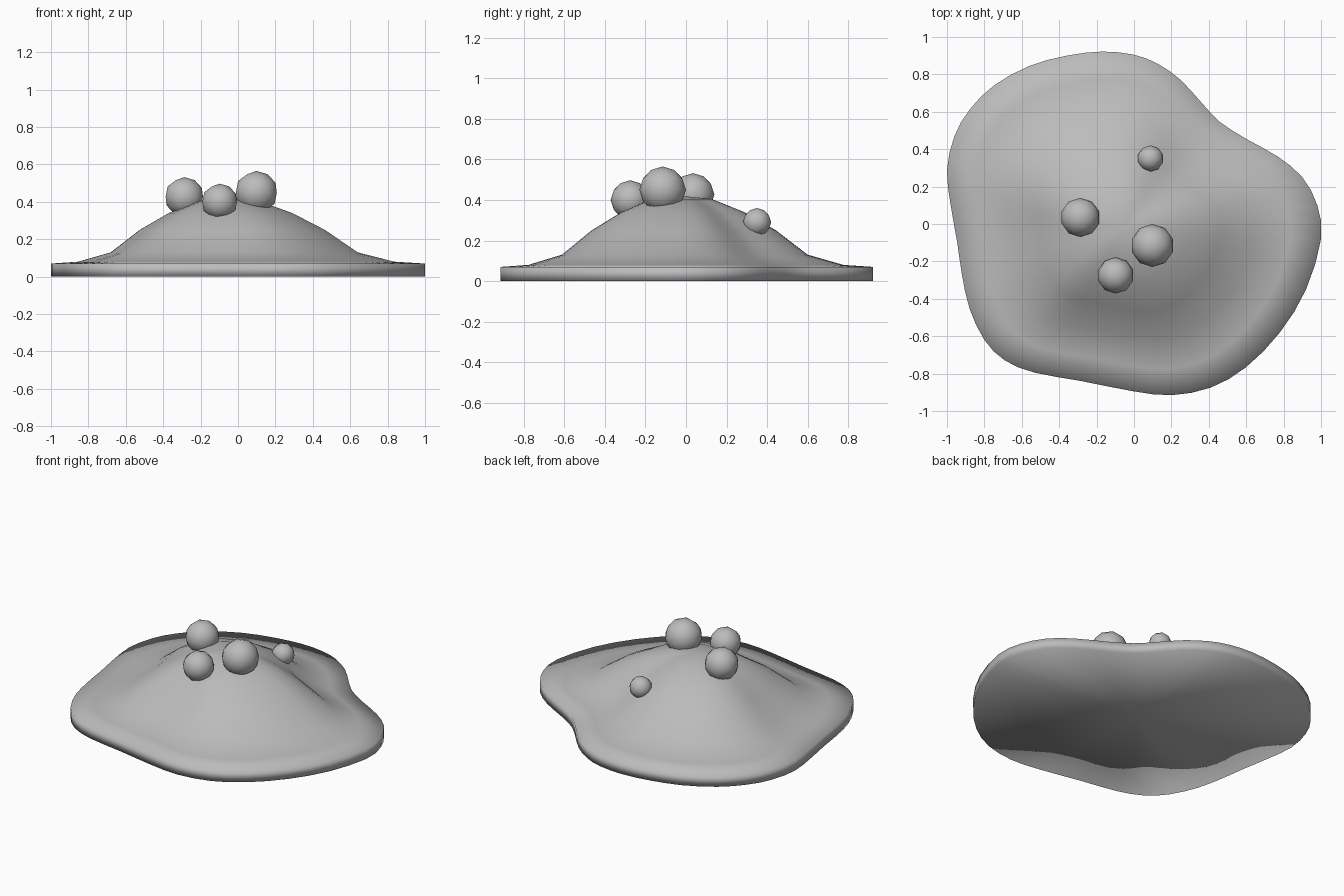
import bpy, bmesh
from mathutils import Vector

if "Cube" in bpy.data.objects:
    bpy.data.objects.remove(bpy.data.objects["Cube"])

# One flat grey for the whole model
grey = bpy.data.materials.new("plain_grey")
grey.diffuse_color = (0.5, 0.5, 0.5, 1)
grey.use_nodes = True
grey.node_tree.nodes["Principled BSDF"].inputs["Base Color"].default_value = grey.diffuse_color


def add_object(name, bm):
    bmesh.ops.recalc_face_normals(bm, faces=bm.faces)
    for f in bm.faces:
        f.smooth = True
    mesh = bpy.data.meshes.new(name)
    bm.to_mesh(mesh)
    bm.free()
    mesh.materials.append(grey)
    obj = bpy.data.objects.new(name, mesh)
    bpy.context.collection.objects.link(obj)
    return obj


# Wavy outline seen from above, counter-clockwise
OUTLINE = [
    (1.0, -0.08), (0.98, 0.1), (0.9, 0.25), (0.77, 0.36), (0.6, 0.455),
    (0.46, 0.545), (0.36, 0.65), (0.25, 0.77), (0.13, 0.855), (0, 0.905),
    (-0.17, 0.922), (-0.36, 0.9), (-0.56, 0.845), (-0.75, 0.74), (-0.88, 0.61),
    (-0.96, 0.47), (-1.0, 0.29), (-0.98, 0.1), (-0.945, -0.1), (-0.92, -0.27),
    (-0.88, -0.45), (-0.8, -0.62), (-0.69, -0.73), (-0.53, -0.795),
    (-0.28, -0.84), (0, -0.895), (0.2, -0.915), (0.41, -0.875),
    (0.6, -0.765), (0.78, -0.58), (0.92, -0.35)]


def smooth_loop(points):
    """Closed curve through the points, with one extra point per span."""
    p = [Vector(q) for q in points]
    n = len(p)
    out = []
    for i in range(n):
        a, b, c, d = p[i - 1], p[i], p[(i + 1) % n], p[(i + 2) % n]
        out += [b, (9 * (b + c) - a - d) / 16]
    return out


# Mound: bottom and rim rings, then rings shrinking toward the peak (scale, height)
RINGS = [(1, 0), (1, 0.07), (0.845, 0.08), (0.66, 0.13),
         (0.495, 0.25), (0.33, 0.34), (0.16, 0.405)]
PEAK = Vector((-0.06, -0.025))

loop = smooth_loop(OUTLINE)
count = len(loop)
bm = bmesh.new()
rings = []
for scale, z in RINGS:
    ring = []
    for p in loop:
        q = PEAK + (p - PEAK) * scale
        ring.append(bm.verts.new((q.x, q.y, z)))
    rings.append(ring)
top = bm.verts.new((PEAK.x, PEAK.y, 0.42))
base = bm.verts.new((PEAK.x, PEAK.y, 0))
for i in range(count):
    j = (i + 1) % count
    for lo, hi in zip(rings, rings[1:]):
        bm.faces.new((lo[i], lo[j], hi[j], hi[i]))
    bm.faces.new((rings[-1][i], rings[-1][j], top))
    bm.faces.new((rings[0][j], rings[0][i], base))
add_object("mound", bm)

# Round lumps sunk into the mound: name, centre, radius
LUMPS = [("large_lump", (0.098, -0.115, 0.45), 0.115),
         ("left_lump", (-0.287, 0.035, 0.427), 0.105),
         ("front_lump", (-0.098, -0.275, 0.4), 0.097),
         ("small_lump", (0.088, 0.35, 0.29), 0.07)]
for name, centre, radius in LUMPS:
    bm = bmesh.new()
    bmesh.ops.create_icosphere(bm, subdivisions=2, radius=radius)
    add_object(name, bm).location = centre
